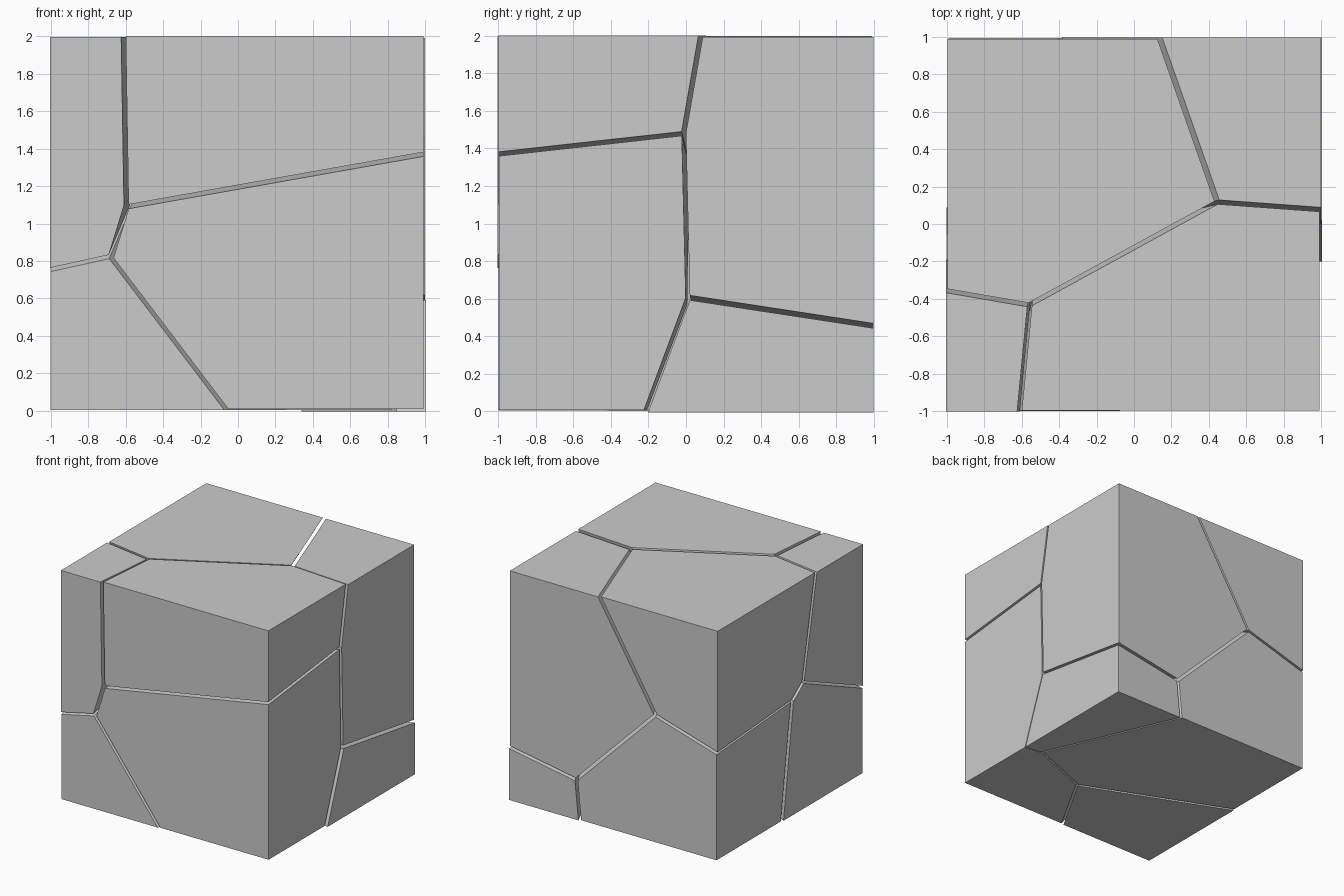
import bpy, bmesh
from mathutils import Vector, Matrix

if "Cube" in bpy.data.objects:
    bpy.data.objects.remove(bpy.data.objects["Cube"])

# Each chunk is the region of the cube where its linear field (dot(a, p) - d)
# beats every other chunk's, so neighbouring chunks meet on shared planes.
CHUNKS = {
    "top_front_left_chunk":     ((0.0, 0.0, 0.0), 0.0),
    "top_front_right_chunk":    ((1.0, -0.097, 0.0165), -0.490),
    "bottom_front_right_chunk": ((1.061, -0.059, -0.327), -0.939),
    "bottom_front_left_chunk":  ((0.215, 0.42, -0.97), -1.366),
    "top_back_right_chunk":     ((1.126, 1.633, -0.286), -0.833),
    "bottom_back_right_chunk":  ((1.237, 1.536, -0.922), -1.104),
    "top_back_left_chunk":      ((0.227, 1.317, 0.263), -0.175),
    "bottom_back_left_chunk":   ((0.555, 1.242, -0.856), -1.625),
}
SHRINK = 0.975   # each chunk shrinks about its own middle to open the cracks
SIZE = 2.022     # cube size before shrinking


def build_chunk(name):
    a, d = CHUNKS[name]
    bm = bmesh.new()
    bmesh.ops.create_cube(bm, size=SIZE, matrix=Matrix.Translation((0, 0, 1)))
    # Slice away everything that belongs to the other chunks
    for other, (b, e) in CHUNKS.items():
        if other == name:
            continue
        n = Vector(b) - Vector(a)
        point = n * ((e - d) / n.length_squared)
        bmesh.ops.bisect_plane(bm, geom=bm.verts[:] + bm.edges[:] + bm.faces[:],
                               plane_co=point, plane_no=n.normalized(),
                               clear_outer=True)
        rim = [ed for ed in bm.edges if ed.is_boundary]
        if rim:
            bmesh.ops.holes_fill(bm, edges=rim, sides=0)
    bmesh.ops.recalc_face_normals(bm, faces=bm.faces[:])
    # Open the cracks
    middle = sum((v.co for v in bm.verts), Vector()) / len(bm.verts)
    for v in bm.verts:
        v.co = middle + (v.co - middle) * SHRINK
    mesh = bpy.data.meshes.new(name)
    bm.to_mesh(mesh)
    bm.free()
    bpy.context.collection.objects.link(bpy.data.objects.new(name, mesh))


for chunk in CHUNKS:
    build_chunk(chunk)
